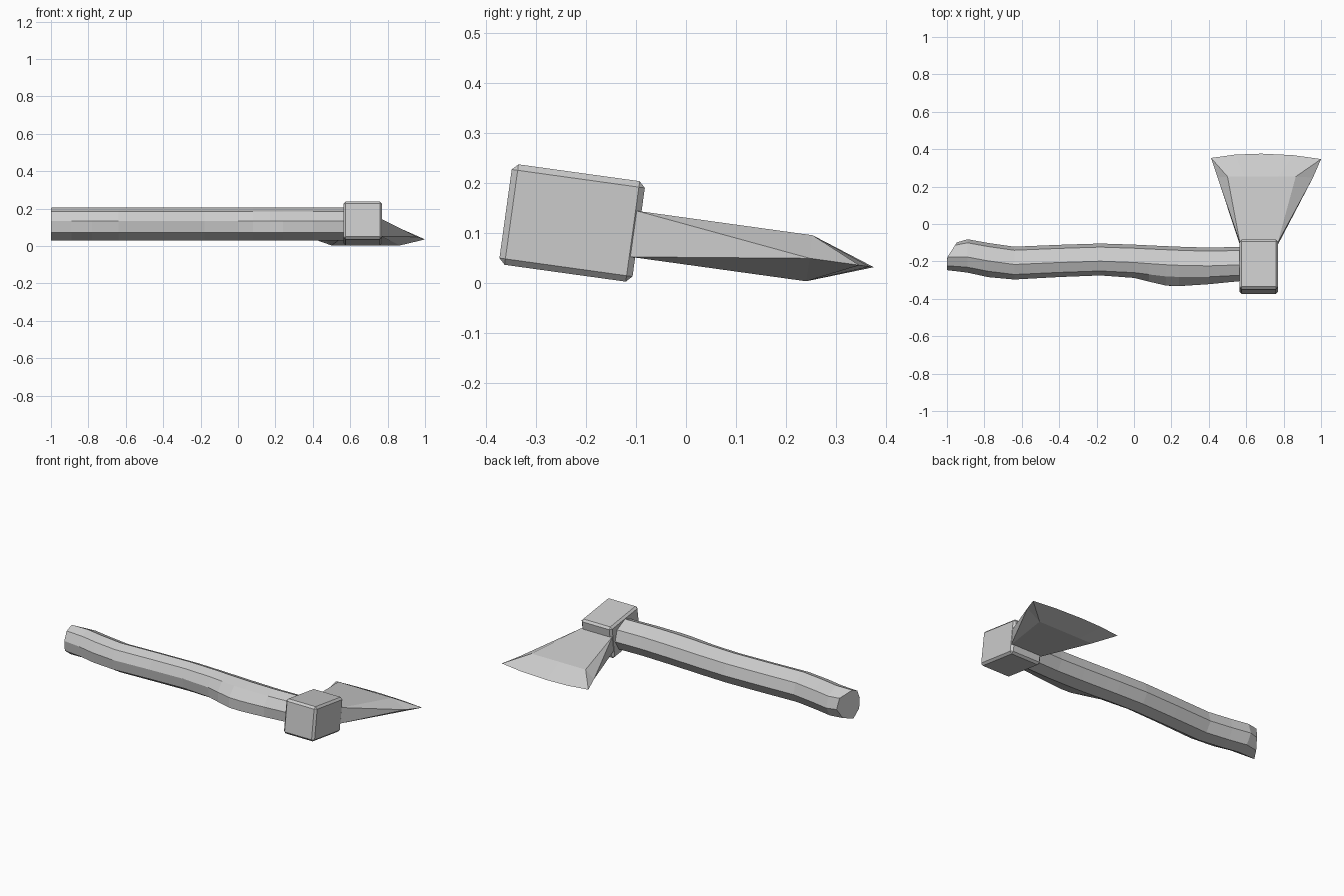
import bpy, bmesh, math

if "Cube" in bpy.data.objects:
    bpy.data.objects.remove(bpy.data.objects["Cube"])

TILT = math.radians(-7.9)          # the whole tool leans about the x axis
C, S = math.cos(TILT), math.sin(TILT)


def make_object(name, verts, faces):
    bm = bmesh.new()
    vs = [bm.verts.new(v) for v in verts]
    for f in faces:
        bm.faces.new([vs[i] for i in f])
    bmesh.ops.recalc_face_normals(bm, faces=bm.faces)
    me = bpy.data.meshes.new(name)
    bm.to_mesh(me)
    bm.free()
    ob = bpy.data.objects.new(name, me)
    bpy.context.collection.objects.link(ob)
    return ob


# Head block: chamfered box
bpy.ops.mesh.primitive_cube_add(size=1, location=(0.667, -0.228, 0.12), rotation=(TILT, 0, 0))
head = bpy.context.object
head.name = "head_block"
head.scale = (0.206, 0.269, 0.203)
bpy.ops.object.transform_apply(location=False, rotation=False, scale=True)
bev = head.modifiers.new("chamfer", "BEVEL")
bev.width = 0.012
bev.segments = 1


# Blade: wedge with a bevelled, curved cutting edge
def blade_point(x, y, h):
    return (x, y - h * S, 0.097 + (y + 0.096) * math.tan(TILT) + h * C)


H = 0.0465
edge = [(0.412, 0.353), (0.54, 0.371), (0.68, 0.376), (0.85, 0.368), (1.0, 0.347)]
flat = [0.50, 0.59, 0.68, 0.77, 0.865]
base = [(0.566, -0.105), (0.769, -0.105)]
side = [(0.447, 0.248), (0.957, 0.248)]
verts = [blade_point(x, y, h) for h in (H, -H) for x, y in base]          # 0-3
verts += [blade_point(x, 0.247, h) for h in (H, -H) for x in flat]        # 4-13
verts += [blade_point(x, y, 0) for x, y in side + edge]                   # 14-20
faces = [(0, 2, 3, 1)]
for b, f in ((0, 4), (2, 9)):
    faces.append((b, b + 1, f + 4, f + 3, f + 2, f + 1, f))               # cheek
    faces += [(f + i, f + i + 1, 17 + i, 16 + i) for i in range(4)]       # edge bevel
    faces += [(b, f, 14), (b + 1, f + 4, 15)]                             # side slopes
    faces += [(f, 16, 14), (f + 4, 20, 15)]
faces += [(0, 2, 14), (1, 3, 15)]
make_object("axe_blade", verts, faces)

# Handle: eight-sided loft; stations are (x, back y, front y)
stations = [(-1.0, -0.10, -0.245), (-0.89, -0.08, -0.262), (-0.78, -0.10, -0.287),
            (-0.64, -0.12, -0.298), (-0.40, -0.11, -0.284), (-0.18, -0.103, -0.275),
            (0.0, -0.109, -0.29), (0.08, -0.113, -0.314), (0.17, -0.117, -0.339),
            (0.24, -0.12, -0.342), (0.40, -0.125, -0.328), (0.60, -0.12, -0.305)]
# section corners: (lateral, height, share of the front swell)
section = [(-0.089, 0.005, 0.8), (-0.070, 0.060, 0.3), (-0.020, 0.088, 0.1), (0.060, 0.062, 0),
           (0.088, 0.0, 0), (0.062, -0.062, 0), (0.0, -0.088, 0.1), (-0.072, -0.055, 1)]
verts = []
for x, back, front in stations:
    mid = back - 0.0885
    swell = front - (back - 0.177)
    for a, h, share in section:
        if x == -1.0:                                   # butt end narrows and slants
            y = (back + front) / 2 + a * 0.84 - h * S
            vx = x + max(0, y + 0.18) * 0.65
        else:
            y = mid + a * C - h * S + swell * share
            vx = x
        verts.append((vx, y, 0.117 + a * S + h * C))
n = len(section)
faces = [(r * n + i, r * n + (i + 1) % n, (r + 1) * n + (i + 1) % n, (r + 1) * n + i)
         for r in range(len(stations) - 1) for i in range(n)]
faces += [tuple(range(n)), tuple(range(len(verts) - n, len(verts)))]
make_object("handle", verts, faces)
